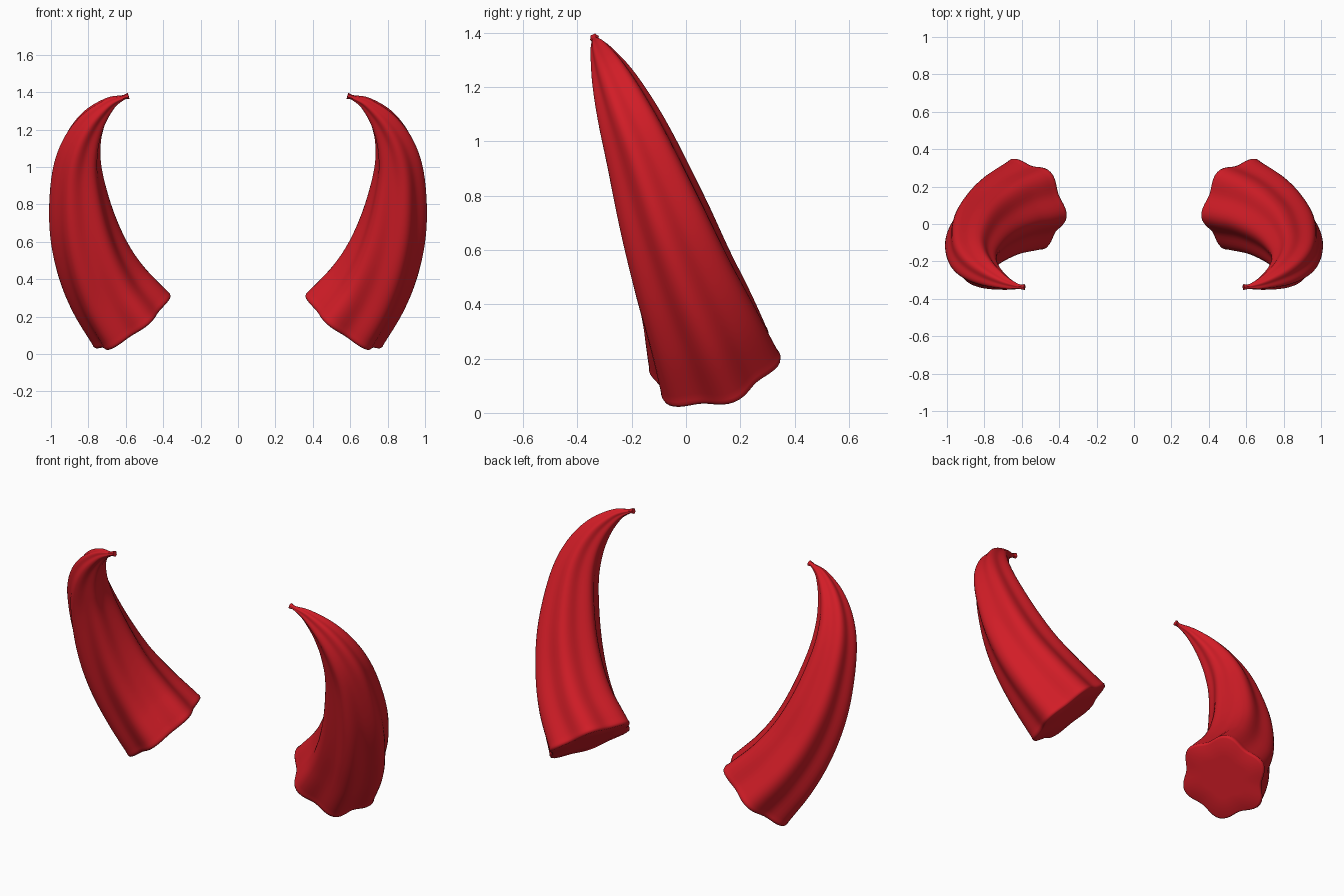
import bpy, bmesh
from math import cos, sin, pi, radians
from mathutils import Vector

if "Cube" in bpy.data.objects:
    bpy.data.objects.remove(bpy.data.objects["Cube"])

# Centre line of one horn: x, y, z, radius over the ridges
PATH = [(0.56, 0.11, 0.17, 0.256), (0.685, 0.055, 0.335, 0.23),
        (0.775, -0.01, 0.51, 0.205), (0.835, -0.08, 0.715, 0.178),
        (0.86, -0.16, 0.95, 0.141), (0.84, -0.22, 1.11, 0.112),
        (0.78, -0.272, 1.24, 0.078), (0.69, -0.315, 1.335, 0.039),
        (0.615, -0.335, 1.371, 0.014), (0.585, -0.337, 1.38, 0.017)]
SIDES, STEPS, LOBES = 72, 8, 6
TWIST, PHASE = radians(-40), radians(4)

red = bpy.data.materials.new("horn_red")
red.diffuse_color = (0.64, 0.012, 0.02, 1)
red.use_nodes = True
red.node_tree.nodes["Principled BSDF"].inputs["Base Color"].default_value = red.diffuse_color


def sample(points):
    """Smooth curve through the path points."""
    p = [Vector(q) for q in points]
    p = [2 * p[0] - p[1]] + p + [2 * p[-1] - p[-2]]
    out = []
    for i in range(1, len(p) - 2):
        a, b, c, d = p[i - 1:i + 3]
        for k in range(STEPS):
            t = k / STEPS
            out.append(0.5 * (2 * b + (c - a) * t + (2 * a - 5 * b + 4 * c - d) * t * t
                              + (3 * b - a - 3 * c + d) * t ** 3))
    return out + [p[-2]]


def horn(name, side):
    bm = bmesh.new()
    pts = sample(PATH)
    n = len(pts)
    across = Vector((0, 0.94, 0.345))

    def ring(i, scale=1.0, shift=0.0):
        tangent = (pts[min(i + 1, n - 1)] - pts[max(i - 1, 0)]).to_3d().normalized()
        v = across.cross(tangent).normalized()
        w = tangent.cross(v)
        c = pts[i].to_3d() + tangent * shift
        start = PHASE + TWIST * i / (n - 1)
        verts = []
        for k in range(SIDES):
            a = 2 * pi * k / SIDES
            r = pts[i][3] * scale * (0.93 + 0.07 * cos(LOBES * a))
            q = c + v * r * cos(a + start) + w * r * sin(a + start)
            verts.append(bm.verts.new((q.x * side, q.y, q.z)))
        return verts

    # Rounded base rim, fluted body, flat tip
    rings = [ring(0, 0.5), ring(0, 0.95), ring(0, 0.985, 0.004), ring(0, 1.0, 0.016)]
    rings += [ring(i) for i in range(1, n)]
    for lower, upper in zip(rings, rings[1:]):
        for k in range(SIDES):
            j = (k + 1) % SIDES
            bm.faces.new((lower[k], lower[j], upper[j], upper[k]))
    bm.faces.new(rings[0])
    bm.faces.new(rings[-1])
    bmesh.ops.recalc_face_normals(bm, faces=bm.faces)

    mesh = bpy.data.meshes.new(name)
    bm.to_mesh(mesh)
    bm.free()
    mesh.materials.append(red)
    ob = bpy.data.objects.new(name, mesh)
    bpy.context.collection.objects.link(ob)
    bpy.ops.object.select_all(action='DESELECT')
    ob.select_set(True)
    bpy.context.view_layer.objects.active = ob
    bpy.ops.object.shade_smooth_by_angle(angle=radians(50))


horn("right_horn", 1)
horn("left_horn", -1)
